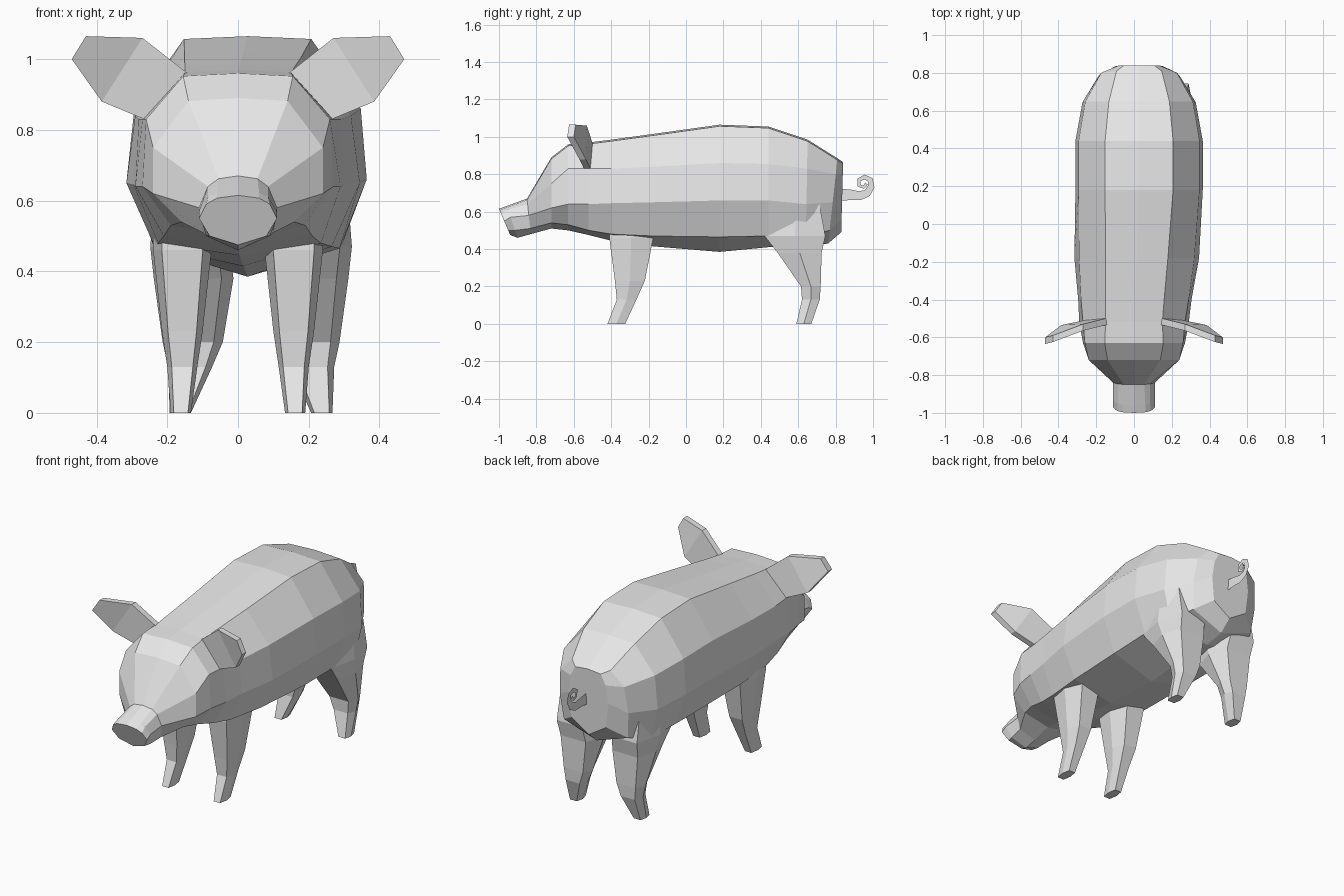
import bpy
import bmesh
from mathutils import Vector

default_cube = bpy.data.objects.get("Cube")
if default_cube:
    bpy.data.objects.remove(default_cube, do_unlink=True)

# Single plain grey material
grey = bpy.data.materials.new("plain_grey")
grey.use_nodes = True
grey.diffuse_color = (0.8, 0.8, 0.8, 1)
grey.node_tree.nodes["Principled BSDF"].inputs["Base Color"].default_value = grey.diffuse_color


def finish(name, bm):
    """Turn a bmesh into a flat shaded grey object."""
    bmesh.ops.recalc_face_normals(bm, faces=bm.faces)
    mesh = bpy.data.meshes.new(name)
    bm.to_mesh(mesh)
    bm.free()
    mesh.materials.append(grey)
    obj = bpy.data.objects.new(name, mesh)
    bpy.context.collection.objects.link(obj)
    return obj


def loft(name, rings):
    """Join matching closed rings of points and cap both ends."""
    bm = bmesh.new()
    loops = [[bm.verts.new(p) for p in ring] for ring in rings]
    count = len(loops[0])
    for lower, upper in zip(loops, loops[1:]):
        for i in range(count):
            j = (i + 1) % count
            bm.faces.new((lower[i], lower[j], upper[j], upper[i]))
    bm.faces.new(loops[0])
    bm.faces.new(loops[-1])
    return finish(name, bm)


def body_ring(y_top, y_low, top, top_w, up_w, up_z, mid_w, mid_z, low_w, low_z, bottom):
    """Ten-sided cross-section; the hindquarters sway a little to one side."""
    sway = 0.027 * min(1, max(0, (y_top + 0.5) / 0.6))
    half = [(top_w, top - 0.008), (up_w, up_z), (mid_w, mid_z), (low_w, low_z)]
    outline = [(0, top)] + half + [(0, bottom)] + [(-w, z) for w, z in reversed(half)]
    points = []
    for x, z in outline:
        t = (top - z) / (top - bottom)
        points.append((x + sway, y_top + (y_low - y_top) * t, z))
    return points


# Body: snout, head and neck, then trunk and rump
head_sections = [
    (-1.0, -.94, .615, .06, .09, .59, .11, .55, .08, .5, .475),
    (-.96, -.9, .63, .06, .085, .61, .11, .57, .09, .5, .46),
    (-.85, -.83, .67, .055, .085, .64, .11, .58, .1, .51, .48),
    (-.72, -.72, .89, .14, .24, .75, .24, .62, .16, .54, .51),
    (-.63, -.63, .96, .155, .26, .83, .27, .64, .19, .53, .5),
    (-.52, -.52, .97, .15, .27, .83, .29, .64, .21, .5, .475),
]
trunk_sections = [
    (-.4, -.4, .985, .155, .285, .83, .3, .645, .23, .48, .445),
    (-.18, -.18, 1.015, .165, .305, .84, .33, .65, .25, .47, .415),
    (.18, .18, 1.065, .18, .32, .86, .337, .66, .26, .465, .385),
    (.44, .44, 1.055, .18, .32, .855, .337, .66, .265, .47, .41),
    (.65, .64, .985, .16, .285, .83, .3, .64, .26, .47, .41),
    (.81, .76, .885, .12, .2, .8, .215, .65, .2, .5, .43),
    (.84, .83, .865, .08, .11, .8, .125, .7, .11, .56, .49),
]
loft("body", [body_ring(*s) for s in head_sections + trunk_sections])


def leg_ring(z, front, back, inner, outer, side, shift):
    """Six-sided leg section with the edges bevelled towards front and back."""
    inset = (outer - inner) * 0.15
    middle = (front + back) / 2
    outline = [(inner + inset, front), (outer - inset, front), (outer, middle),
               (outer - inset, back), (inner + inset, back), (inner, middle)]
    return [(side * x + shift, y, z) for x, y in outline]


# Legs: height, front, back, inner and outer limits
front_leg = [
    (.6, -.41, -.18, .08, .24), (.46, -.41, -.175, .075, .24),
    (.23, -.38, -.22, .1, .215), (.13, -.37, -.265, .115, .2),
    (0, -.42, -.325, .133, .19),
]
rear_leg = [
    (.66, .47, .71, .12, .27), (.47, .42, .745, .06, .285),
    (.38, .49, .725, .05, .275), (.2, .615, .72, .08, .25),
    (.13, .62, .715, .11, .235), (0, .59, .67, .17, .23),
]
for side, label in ((1, "left"), (-1, "right")):
    loft("front_leg_" + label, [leg_ring(*s, side, 0) for s in front_leg])
    loft("rear_leg_" + label, [leg_ring(*s, side, 0.037) for s in rear_leg])

# Ears: thick folded plates, root half and tip half
ear_root = [(.13, -.53, .95), (.27, -.565, 1.06), (.385, -.57, .88), (.24, -.54, .82)]
ear_tip = [(.27, -.565, 1.06), (.43, -.625, 1.065), (.47, -.635, 1.0), (.385, -.57, .88)]
for side, label in ((1, "left"), (-1, "right")):
    bm = bmesh.new()
    for panel in (ear_root, ear_tip):
        bm.faces.new([bm.verts.new((side * x, y, z)) for x, y, z in panel])
    bmesh.ops.remove_doubles(bm, verts=bm.verts, dist=0.001)
    extruded = bmesh.ops.extrude_face_region(bm, geom=bm.faces[:], use_keep_orig=True)
    moved = [g for g in extruded["geom"] if isinstance(g, bmesh.types.BMVert)]
    bmesh.ops.translate(bm, verts=moved, vec=(0, 0.035, 0))
    finish("ear_" + label, bm)

# Tail: flat tapering ribbon that curls up
tail_path = [(.83, .69), (.88, .69), (.93, .685), (.97, .7), (.99, .735), (.985, .77),
             (.955, .785), (.925, .77), (.925, .74), (.95, .73), (.965, .75)]
bm = bmesh.new()
path = [Vector(p) for p in tail_path]
previous = None
for i, point in enumerate(path):
    along = (path[min(i + 1, len(path) - 1)] - path[max(i - 1, 0)]).normalized()
    across = Vector((-along.y, along.x)) * (0.008 + 0.024 * (1 - i / len(path)) ** 2)
    pair = [bm.verts.new((0.04, p.x, p.y)) for p in (point - across, point + across)]
    if previous:
        bm.faces.new((previous[0], previous[1], pair[1], pair[0]))
    previous = pair
finish("tail", bm)
